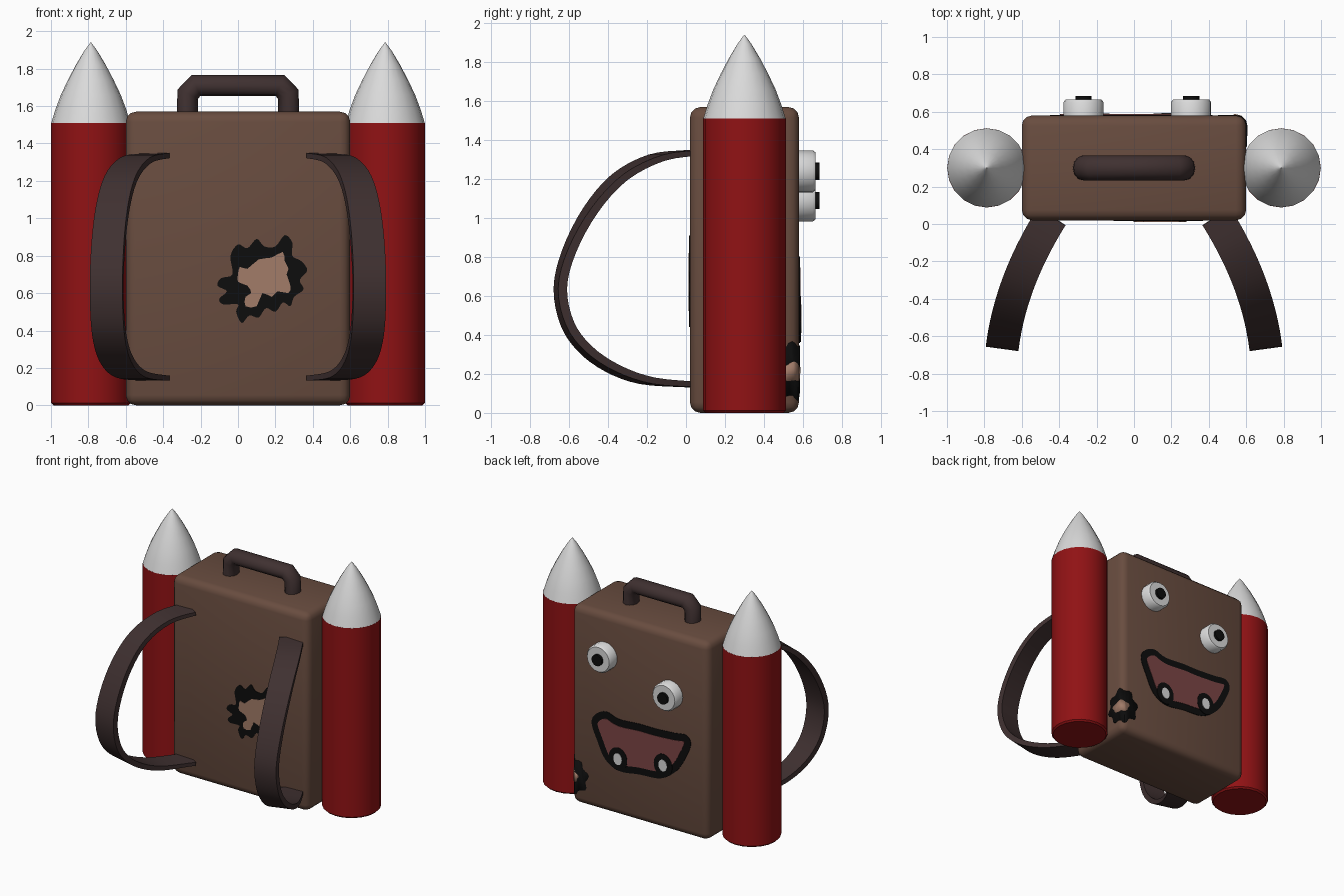
import bpy, bmesh
from math import sin, cos, tau, radians
from mathutils import Vector

cube = bpy.data.objects.get("Cube")
if cube:
    bpy.data.objects.remove(cube, do_unlink=True)


def material(name, r, g, b):
    mat = bpy.data.materials.new(name)
    mat.use_nodes = True
    mat.diffuse_color = (r, g, b, 1)
    shader = next(n for n in mat.node_tree.nodes if n.type == 'BSDF_PRINCIPLED')
    shader.inputs["Base Color"].default_value = (r, g, b, 1)
    shader.inputs["Roughness"].default_value = 0.8
    return mat


brown = material("brown canvas", .14, .073, .05)
dark = material("dark brown strap", .05, .03, .03)
red = material("rocket red", .28, .006, .007)
white = material("off white", .7, .7, .7)
black = material("black", .004, .004, .004)
mouth_red = material("mouth red", .2, .06, .06)
skin = material("light patch", .36, .2, .14)


def finish(name, bm, mat, angle=35):
    """Turn a bmesh into a smooth shaded object that keeps its sharp edges."""
    bmesh.ops.recalc_face_normals(bm, faces=bm.faces)
    mesh = bpy.data.meshes.new(name)
    bm.to_mesh(mesh)
    bm.free()
    mesh.materials.append(mat)
    mesh.shade_smooth()
    mesh.set_sharp_from_angle(angle=radians(angle))
    obj = bpy.data.objects.new(name, mesh)
    bpy.context.scene.collection.objects.link(obj)
    return obj


def loft(name, rings, mat, angle=35):
    """Join rings of points into a closed skin with capped ends."""
    bm = bmesh.new()
    rows = [[bm.verts.new(p) for p in ring] for ring in rings]
    count = len(rows[0])
    for low, high in zip(rows, rows[1:]):
        for i in range(count):
            j = (i + 1) % count
            bm.faces.new((low[i], low[j], high[j], high[i]))
    bm.faces.new(rows[0])
    bm.faces.new(rows[-1])
    return finish(name, bm, mat, angle)


def smooth(points, closed=True, steps=4):
    """Run a smooth curve through the points."""
    p = [Vector(q) / 100 for q in points]
    if not closed:
        p = [p[0]] + p + [p[-1]]
    size, out = len(p), []
    for i in range(size) if closed else range(1, size - 2):
        a, b, c, d = p[i - 1], p[i], p[(i + 1) % size], p[(i + 2) % size]
        for k in range(steps):
            t = k / steps
            out.append((b * 2 + (c - a) * t + (a * 2 - b * 5 + c * 4 - d) * t * t
                        + (b * 3 - a - c * 3 + d) * t ** 3) / 2)
    return out if closed else out + [p[-1]]


def oval(cx, cz, rx, rz, waves=0, count=40):
    out = []
    for i in range(count):
        a = tau * i / count
        r = 1 + .1 * sin(waves * a)
        out.append(Vector((cx + rx * r * cos(a), cz + rz * r * sin(a))))
    return out


def plate(name, outline, y0, y1, mat):
    return loft(name, [[(p.x, y, p.y) for p in outline] for y in (y0, y1)], mat)


def lathe(name, profile, center, mat, upright=True, count=20):
    """Turn a (radius, height) profile about z, or about y when not upright."""
    rings = []
    for r, h in profile:
        ring = []
        for i in range(count):
            a = tau * i / count
            v = (r * cos(a), r * sin(a), h) if upright else (r * cos(a), h, r * sin(a))
            ring.append(Vector(v) + Vector(center))
        rings.append(ring)
    return loft(name, rings, mat, 40)


# Bag body: rounded box; also used slightly grown for the wrapped corner patch
def bag(name, grow, mat):
    bm = bmesh.new()
    bmesh.ops.create_cube(bm, size=1)
    for v in bm.verts:
        v.co.x *= 1.2 + 2 * grow
        v.co.y = .3 + v.co.y * (.56 + 2 * grow)
        v.co.z = .785 + v.co.z * (1.57 + 2 * grow)
    bmesh.ops.bevel(bm, geom=bm.edges[:], offset=.055 + grow, segments=3,
                    profile=.5, affect='EDGES')
    return finish(name, bm, mat, 50)


bag("bag_body", 0, brown)

# Rockets on both sides
for side, sign in (("left", 1), ("right", -1)):
    base = (sign * .787, .3, 0)
    lathe(side + "_rocket_tube",
          [(.2, 0), (.212, .012), (.212, 1.51)], base, red)
    lathe(side + "_rocket_nose",
          [(.212, 1.508), (.19, 1.58), (.16, 1.66), (.122, 1.74),
           (.08, 1.82), (.035, 1.895), (.002, 1.94)], base, white)

# Shoulder straps: flat bands that bow forward and outward
strap_path = smooth([(4, 133.5), (-15, 131), (-34, 121), (-49, 104), (-60, 83),
                     (-64.5, 64), (-61, 46), (-52, 33), (-38, 23), (-20, 16.5),
                     (4, 14.5)], closed=False)
for side, sign in (("left", 1), ("right", -1)):
    centers = [Vector((.465 - .6 * p.x - .36 * p.x ** 2, p.x, p.y)) for p in strap_path]
    rings = []
    for i, c in enumerate(centers):
        tangent = centers[min(i + 1, len(centers) - 1)] - centers[max(i - 1, 0)]
        across = Vector((1, .6 + .72 * c.y, 0)).normalized()
        thick = tangent.cross(across).normalized() * (.014 - .014 * c.y)
        across *= .088
        ring = [c + across + thick, c - across + thick,
                c - across - thick, c + across - thick]
        rings.append([Vector((v.x * sign, v.y, v.z)) for v in ring])
    loft(side + "_shoulder_strap", rings, dark)

# Carrying handle: bent round bar
bar = [Vector((x, 0, z)) for x, z in ((-.272, 1.54), (-.268, 1.665), (-.225, 1.709),
                                      (.225, 1.709), (.268, 1.665), (.272, 1.54))]
rings = []
for i, c in enumerate(bar):
    before = (c - bar[i - 1]).normalized() if i else Vector((0, 0, 1))
    after = (bar[i + 1] - c).normalized() if i < len(bar) - 1 else before
    t = (before + after).normalized()
    normal = Vector((-t.z, 0, t.x)) * .056 / t.dot(before)
    rings.append([c + Vector((0, .3, 0)) + normal * cos(tau * k / 12)
                  + Vector((0, .067 * sin(tau * k / 12), 0)) for k in range(12)])
loft("carrying_handle", rings, dark, 50)

# Eyes: white discs with black pupils
for side, x, z in (("left", .305, 1.24), ("right", -.27, 1.09)):
    lathe(side + "_eye", [(.108, .56), (.108, .65), (.097, .665)], (x, 0, z),
          white, upright=False)
    lathe(side + "_pupil", [(.044, .66), (.044, .685)], (x, 0, z),
          black, upright=False)

# Mouth: black outline, red inside and two outlined teeth
lips = smooth([(42, 68), (38, 76), (29, 80), (18, 77), (0, 78), (-13, 78), (-30, 79),
               (-41, 80), (-45, 74), (-41, 63), (-33, 50), (-19, 40), (0, 38),
               (18, 36), (30, 42), (37, 55)])
inside = []
for i, p in enumerate(lips):
    t = (lips[(i + 1) % len(lips)] - lips[i - 1]).normalized()
    inside.append(p + Vector((-t.y, t.x)) * .055)
plate("mouth_outline", lips, .577, .584, black)
plate("mouth_inside", inside, .58, .587, mouth_red)
for side, x, z in (("left", .185, .455), ("right", -.21, .51)):
    plate(side + "_tooth_outline", oval(x, z, .08, .09), .582, .59, black)
    plate(side + "_tooth", oval(x, z, .037, .046), .585, .593, white)

# Torn hole on the front
torn_edge = smooth([(-11, 64), (-9, 68), (-3, 70), (-4, 80), (0, 86), (5, 84), (10, 89),
                    (14, 85), (20, 85), (25, 91), (29, 87), (29, 80), (34, 77), (37, 72),
                    (33, 67), (35, 62), (30, 58), (28, 53), (24, 55), (20, 50), (15, 52),
                    (11, 47), (6, 48), (2, 44), (-1, 50), (0, 54), (-8, 54), (-10, 57),
                    (-6, 61)])
torn_middle = smooth([(0, 70), (1, 74), (5, 73), (11, 78), (18, 79), (24, 82), (25, 77),
                      (27, 73), (26, 70), (28, 64), (27, 60), (21, 61), (18, 58), (13, 60),
                      (10, 53), (4, 53), (4, 58), (7, 60), (5, 64), (0, 66)], steps=2)
plate("front_tear_edge", torn_edge, .023, .015, black)
plate("front_tear_middle", torn_middle, .02, .012, skin)

# Torn patch wrapped round the back left corner
for part, outline, grow, mat in (
        ("edge", oval(-.005, .215, .105, .14, 8), .004, black),
        ("middle", oval(-.015, .21, .062, .048, 5), .007, skin)):
    rings = []
    for depth in (-.2, .1):
        rings.append([(.6 + (depth - p.x) * .707, .58 + (depth + p.x) * .707, p.y)
                      for p in outline])
    cutter = loft("corner_cutter_" + part, rings, mat)
    cutter.hide_render = True
    cutter.hide_viewport = True
    patch = bag("corner_tear_" + part, grow, mat)
    cut = patch.modifiers.new("cut", 'BOOLEAN')
    cut.operation = 'INTERSECT'
    cut.solver = 'EXACT'
    cut.object = cutter
